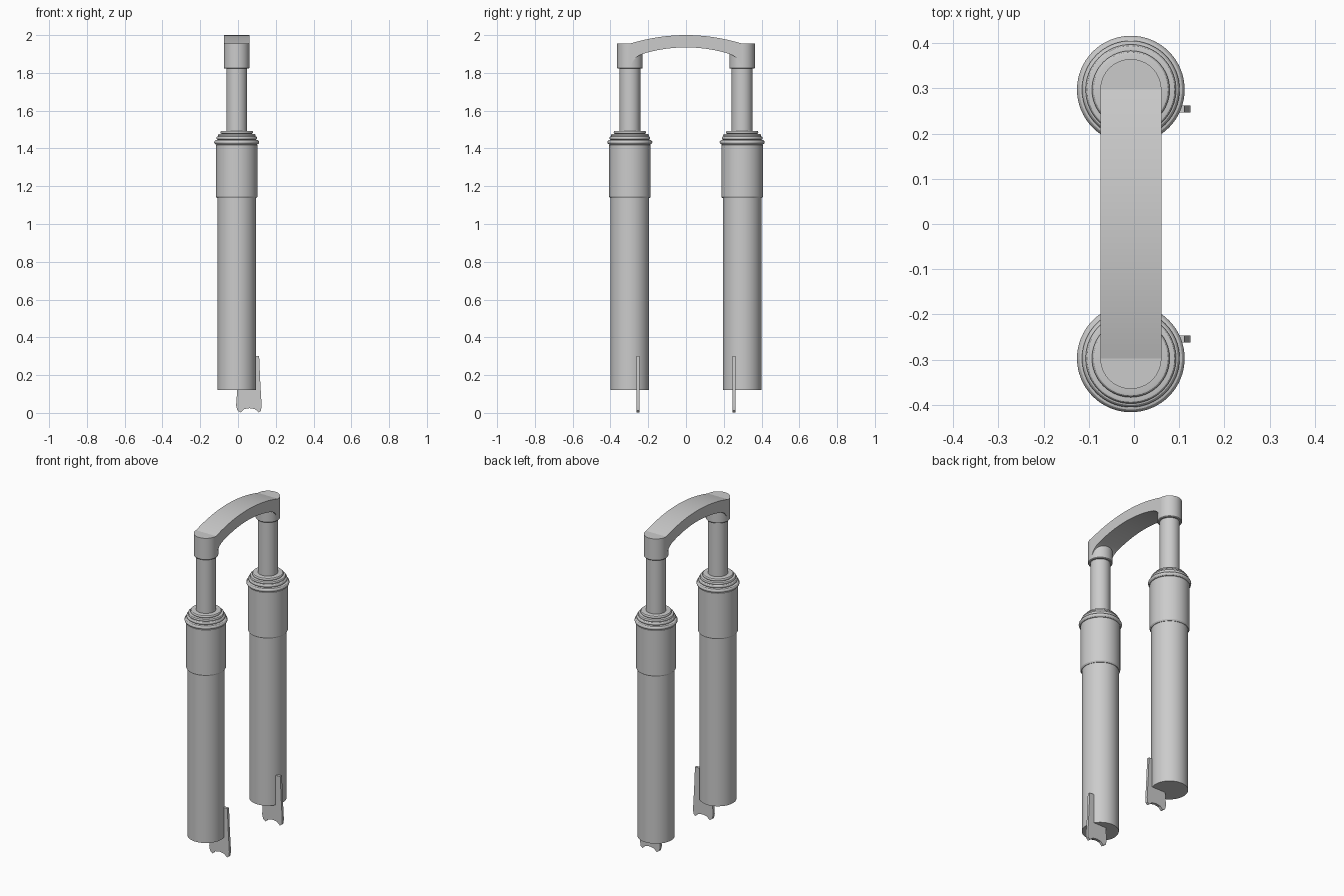
import bpy, bmesh, math

cube = bpy.data.objects.get("Cube")
if cube:
    bpy.data.objects.remove(cube)

AXIS_X = -0.007
LEG_Y = 0.297

grey = bpy.data.materials.new("plain_grey")
grey.use_nodes = True
grey.diffuse_color = (0.6, 0.6, 0.6, 1)
grey.node_tree.nodes["Principled BSDF"].inputs["Base Color"].default_value = (0.6, 0.6, 0.6, 1)


def finish(name, bm, angle=30):
    bmesh.ops.remove_doubles(bm, verts=bm.verts, dist=1e-5)
    bmesh.ops.recalc_face_normals(bm, faces=bm.faces)
    mesh = bpy.data.meshes.new(name)
    bm.to_mesh(mesh)
    bm.free()
    mesh.materials.append(grey)
    obj = bpy.data.objects.new(name, mesh)
    bpy.context.collection.objects.link(obj)
    bpy.ops.object.select_all(action="DESELECT")
    obj.select_set(True)
    bpy.context.view_layer.objects.active = obj
    bpy.ops.object.shade_smooth_by_angle(angle=math.radians(angle))
    return obj


def lathe(name, profile, y, steps=64):
    """Turn a (radius, height) profile around a leg axis."""
    bm = bmesh.new()
    verts = [bm.verts.new((AXIS_X + r, y, z)) for r, z in profile]
    edges = [bm.edges.new(pair) for pair in zip(verts, verts[1:])]
    bmesh.ops.spin(bm, geom=verts + edges, cent=(AXIS_X, y, 0), axis=(0, 0, 1),
                   angle=math.tau, steps=steps)
    return finish(name, bm)


def extrude(name, outline, depth):
    """Extrude a closed outline of 3D points along a vector."""
    bm = bmesh.new()
    face = bm.faces.new([bm.verts.new(p) for p in outline])
    new = bmesh.ops.extrude_face_region(bm, geom=[face])["geom"]
    bmesh.ops.translate(bm, vec=depth, verts=[v for v in new if isinstance(v, bmesh.types.BMVert)])
    return finish(name, bm)


def bead(radius, z, size, count=6):
    """Rounded outer ring as part of a lathe profile."""
    return [(radius - size + size * math.cos(a), z + size * math.sin(a))
            for a in (math.pi * (i / count - 0.5) for i in range(count + 1))]


lower_tube = [(0, 0.12), (0.102, 0.12), (0.102, 1.15)]
sleeve = [(0.1, 1.137), (0.105, 1.137), (0.11, 1.145), (0.11, 1.418), (0.107, 1.42)]
seal = (sleeve + bead(0.119, 1.433, 0.012) + bead(0.108, 1.455, 0.01)
        + bead(0.1, 1.47, 0.007) + bead(0.086, 1.485, 0.008) + [(0.05, 1.493)])
stanchion = [(0.055, 1.45), (0.055, 1.84)]
socket = [(0.05, 1.822), (0.064, 1.822), (0.0675, 1.826), (0.0675, 1.955), (0, 1.955)]

# Crossbar: shallow arch on top, fillets flowing into the sockets below
STEPS = 24
top = [(LEG_Y * t, 1.955 + 0.045 * (1 - t * t))
       for t in (1 - 2 * i / STEPS for i in range(STEPS + 1))]
fillet = [(LEG_Y, 1.83), (0.288, 1.848), (0.277, 1.868), (0.262, 1.884), (0.242, 1.896)]
under = [(0.215 * t, 1.905 + 0.03 * (1 - t * t))
         for t in (2 * i / STEPS - 1 for i in range(STEPS + 1))]
outline = top + [(-y, z) for y, z in fillet] + under + fillet[::-1]
extrude("crossbar", [(AXIS_X - 0.0675, y, z) for y, z in outline], (0.135, 0, 0))

# Drop-out plate outline, with a scalloped lower edge
plate = [(0.07, 0.3), (0.112, 0.3), (0.117, 0.18), (0.125, 0.04), (0.122, 0.012), (0.11, 0.002),
         (0.09, 0.02), (0.06, 0.025), (0.032, 0.02), (0.013, 0.002), (-0.004, 0.014),
         (-0.01, 0.04), (-0.004, 0.125), (0.07, 0.125)]

for side, sign in (("front", -1), ("back", 1)):
    y = sign * LEG_Y
    lathe(side + "_lower_tube", lower_tube, y)
    lathe(side + "_sleeve_and_seal", seal, y)
    lathe(side + "_stanchion", stanchion, y)
    lathe(side + "_socket", socket, y)
    extrude(side + "_dropout_plate", [(x, sign * 0.254 - 0.008, z) for x, z in plate],
            (0, 0.016, 0))
